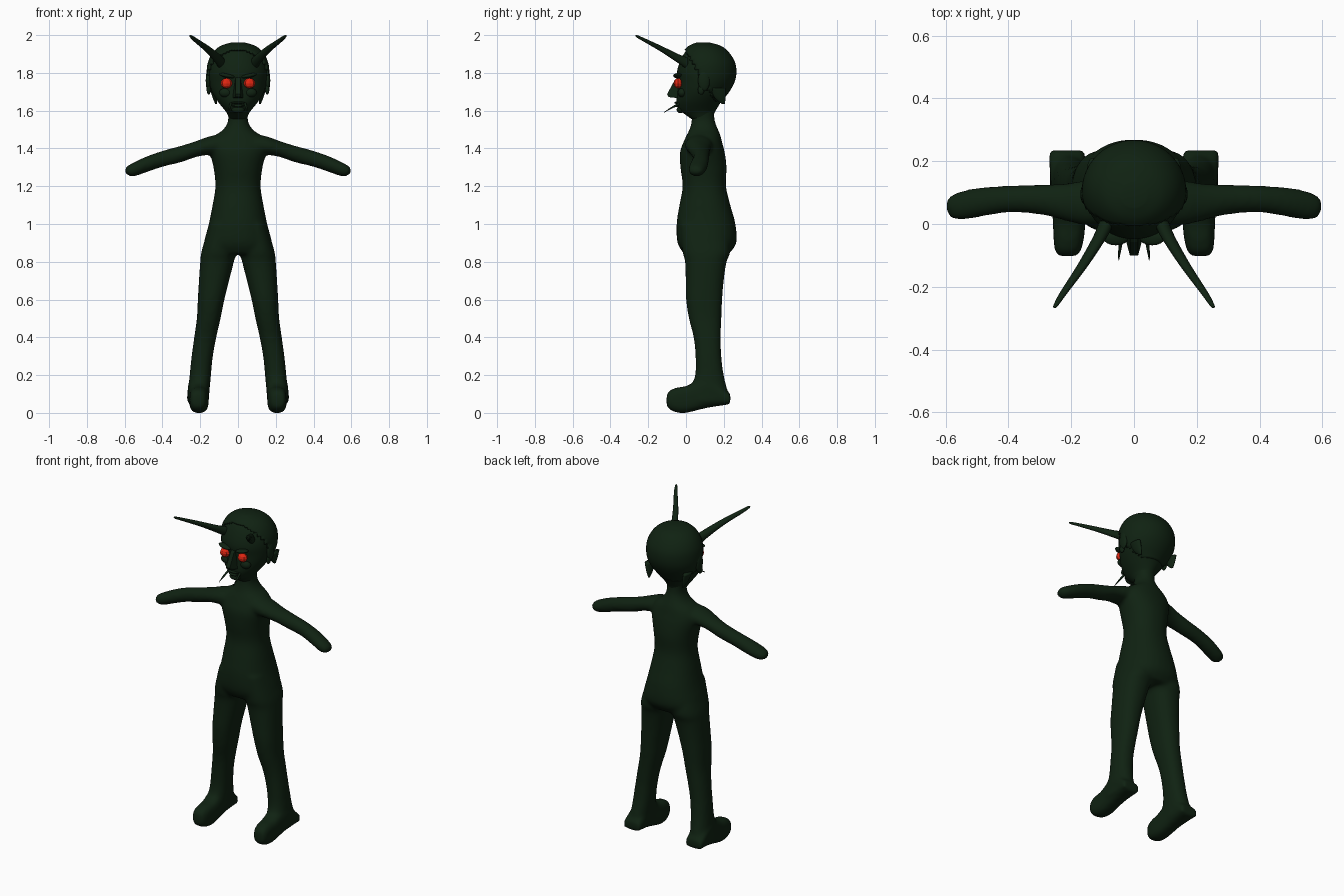
import bpy, bmesh, math
from mathutils import Vector, Matrix

if "Cube" in bpy.data.objects:
    bpy.data.objects.remove(bpy.data.objects["Cube"])


def material(name, rgb):
    m = bpy.data.materials.new(name)
    m.diffuse_color = (*rgb, 1)
    m.use_nodes = True
    m.node_tree.nodes["Principled BSDF"].inputs["Base Color"].default_value = m.diffuse_color
    return m


GREEN = material("dark green", (0.005, 0.016, 0.006))
RED = material("glowing red", (0.75, 0.02, 0.006))


def finish(bm, name, mat=GREEN, smooth=True):
    bmesh.ops.recalc_face_normals(bm, faces=bm.faces)
    me = bpy.data.meshes.new(name)
    bm.to_mesh(me)
    bm.free()
    me.materials.append(mat)
    for p in me.polygons:
        p.use_smooth = smooth
    ob = bpy.data.objects.new(name, me)
    bpy.context.collection.objects.link(ob)
    return ob


def spline(rows, steps):
    """Catmull-Rom resampling of rows of numbers."""
    out = []
    for i in range(len(rows) - 1):
        a, b, c, d = (rows[max(0, min(len(rows) - 1, i + k))] for k in (-1, 0, 1, 2))
        for s in range(steps):
            t = s / steps
            out.append([0.5 * (2 * q + (r - p) * t + (2 * p - 5 * q + 4 * r - w) * t * t
                               + (3 * q - p - 3 * r + w) * t ** 3)
                        for p, q, r, w in zip(a, b, c, d)])
    return out + [list(rows[-1])]


def loft(bm, axis, rows, side=1, power=2.0, seg=28, steps=4):
    """Closed loft; each row is (position on axis, a0, a1, b0, b1)."""
    rings = []
    for t, a0, a1, b0, b1 in spline(rows, steps):
        ring = []
        for i in range(seg):
            w = 2 * math.pi * i / seg
            c, s = math.cos(w), math.sin(w)
            a = (a0 + a1) / 2 + (a1 - a0) / 2 * math.copysign(abs(c) ** (2 / power), c)
            b = (b0 + b1) / 2 + (b1 - b0) / 2 * math.copysign(abs(s) ** (2 / power), s)
            x, y, z = {"x": (t, a, b), "y": (a, t, b), "z": (a, b, t)}[axis]
            ring.append(bm.verts.new((x * side, y, z)))
        rings.append(ring)
    for r, q in zip(rings, rings[1:]):
        for i in range(seg):
            j = (i + 1) % seg
            bm.faces.new((r[i], r[j], q[j], q[i]))
    bm.faces.new(rings[0][::-1])
    bm.faces.new(rings[-1])


def blob(name, loc, size, mat=GREEN, smooth=True, seg=16, rot=0.0):
    bm = bmesh.new()
    bmesh.ops.create_uvsphere(bm, u_segments=seg, v_segments=max(6, seg // 2), radius=1)
    m = Matrix.Translation(loc) @ Matrix.Rotation(rot, 4, "Y") @ Matrix.Diagonal((*size, 1))
    bmesh.ops.transform(bm, matrix=m, verts=bm.verts)
    return finish(bm, name, mat, smooth)


# Body: torso, arms, legs and feet fused into one smooth skin
bm = bmesh.new()
torso = [(0.84, .17, -.01, .225), (0.9, .18, -.045, .267), (1.0, .155, -.05, .262),
         (1.1, .135, -.035, .235), (1.2, .12, -.018, .212), (1.3, .13, -.03, .215),
         (1.38, .15, -.032, .205), (1.43, .15, -.015, .192), (1.47, .12, .003, .182),
         (1.5, .078, .018, .17), (1.55, .052, .03, .152), (1.62, .06, .03, .15)]
loft(bm, "z", [(z, -w, w, f, b) for z, w, f, b in torso], power=2.2)
leg = [(1.0, .01, .15, -.03, .22), (.86, .01, .192, -.02, .235), (.8, .022, .2, -.005, .215),
       (.7, .047, .207, -.002, .2), (.6, .072, .213, .0, .192), (.5, .092, .218, .015, .187),
       (.4, .115, .232, .04, .185), (.3, .133, .246, .05, .187), (.2, .143, .256, .048, .2),
       (.12, .15, .264, .02, .22), (.06, .155, .27, .01, .236)]
foot = [(-.103, .19, .235, .045, .085), (-.092, .172, .25, .022, .115), (-.05, .16, .256, .002, .134),
        (0, .155, .258, .0, .142), (.06, .154, .262, .014, .17), (.12, .154, .266, .028, .19),
        (.235, .154, .272, .046, .1)]
arm = [(.06, .0, .15, 1.36, 1.48), (.15, -.005, .14, 1.365, 1.465), (.22, .01, .13, 1.355, 1.44),
       (.3, .03, .126, 1.327, 1.415), (.4, .036, .122, 1.302, 1.388), (.48, .024, .118, 1.275, 1.36),
       (.55, .012, .105, 1.252, 1.328), (.585, .02, .09, 1.258, 1.308), (.597, .04, .075, 1.27, 1.295)]
for side in (-1, 1):
    loft(bm, "z", leg, side, 2.3)
    loft(bm, "y", foot, side, 3)
    loft(bm, "x", arm, side)
body = finish(bm, "body")
remesh = body.modifiers.new("fuse", "REMESH")
remesh.mode = "VOXEL"
remesh.voxel_size = 0.011
remesh.use_smooth_shade = True
soften = body.modifiers.new("soften", "SMOOTH")
soften.factor = 0.5
soften.iterations = 8

# Head
skull = [(1.555, .045, .03, .14), (1.585, .058, -.012, .15), (1.605, .072, -.038, .16),
         (1.65, .108, -.05, .188), (1.7, .138, -.046, .225), (1.75, .153, -.044, .25),
         (1.8, .157, -.048, .258), (1.85, .15, -.036, .25), (1.9, .125, -.012, .22),
         (1.935, .085, .02, .178), (1.953, .03, .06, .12)]
bm = bmesh.new()
loft(bm, "z", [(z, -w, w, f, b) for z, w, f, b in skull], seg=40)
finish(bm, "head")

# Hair: a slightly larger shell, trimmed along a slanting hairline
bm = bmesh.new()
hair = [(z + .007, -w - .009, w + .009, f - .007, b + .009) for z, w, f, b in skull]
loft(bm, "z", hair, seg=48, steps=5)


def under_hairline(p):
    return p.z < max(1.65 if p.y > .16 else 1.63, 1.93 - 1.7 * (p.y + .01))


cut = [f for f in bm.faces if under_hairline(f.calc_center_median())]
bmesh.ops.delete(bm, geom=cut, context="FACES")
shell = finish(bm, "hair").modifiers.new("thickness", "SOLIDIFY")
shell.thickness = 0.01
shell.offset = -1

# Nose: rounded wedge
bm = bmesh.new()
for x, y, z in ((.012, -.035, 1.785), (.012, -.058, 1.765), (.032, -.03, 1.665),
                (.013, -.1, 1.688), (.014, -.092, 1.672)):
    for s in (-1, 1):
        bm.verts.new((x * s, y, z))
bmesh.ops.convex_hull(bm, input=bm.verts)
finish(bm, "nose", smooth=False)

# Mouth and chin
blob("upper_lip", (0, -.047, 1.642), (.036, .014, .007))
blob("lower_lip", (0, -.046, 1.626), (.03, .015, .008))
blob("chin", (0, -.03, 1.605), (.035, .02, .018))

# Paired parts of the head
horn = [(.01, .06, .11, 1.815, 1.88), (-.04, .085, .13, 1.85, 1.9), (-.13, .144, .18, 1.91, 1.943),
        (-.22, .212, .237, 1.963, 1.984), (-.258, .24, .256, 1.985, 2.0), (-.267, .249, .256, 1.993, 2.0)]
fang = [(-.03, .03, .045, 1.632, 1.648), (-.08, .04, .05, 1.608, 1.618), (-.117, .048, .05, 1.589, 1.592)]
for s, tag in ((-1, "left"), (1, "right")):
    blob("eye_" + tag, (.061 * s, -.042, 1.745), (.031, .024, .027), RED, False, 8)
    blob("brow_" + tag, (.058 * s, -.043, 1.785), (.042, .025, .011), rot=-.2 * s)
    blob("cheek_" + tag, (.065 * s, -.02, 1.695), (.035, .024, .025))
    blob("ear_" + tag, (.157 * s, .095, 1.76), (.014, .032, .058))
    blob("earlobe_" + tag, (.155 * s, .08, 1.71), (.011, .018, .025))
    for part, rows in (("horn_", horn), ("fang_", fang)):
        bm = bmesh.new()
        loft(bm, "y", rows, s, seg=14)
        finish(bm, part + tag)
    # Pointed lock of hair behind the ear
    bm = bmesh.new()
    loft(bm, "z", [(1.72, .115, .15, .13, .21), (1.67, .11, .135, .15, .21), (1.635, .112, .12, .19, .205)], s)
    finish(bm, "hair_lock_" + tag)
